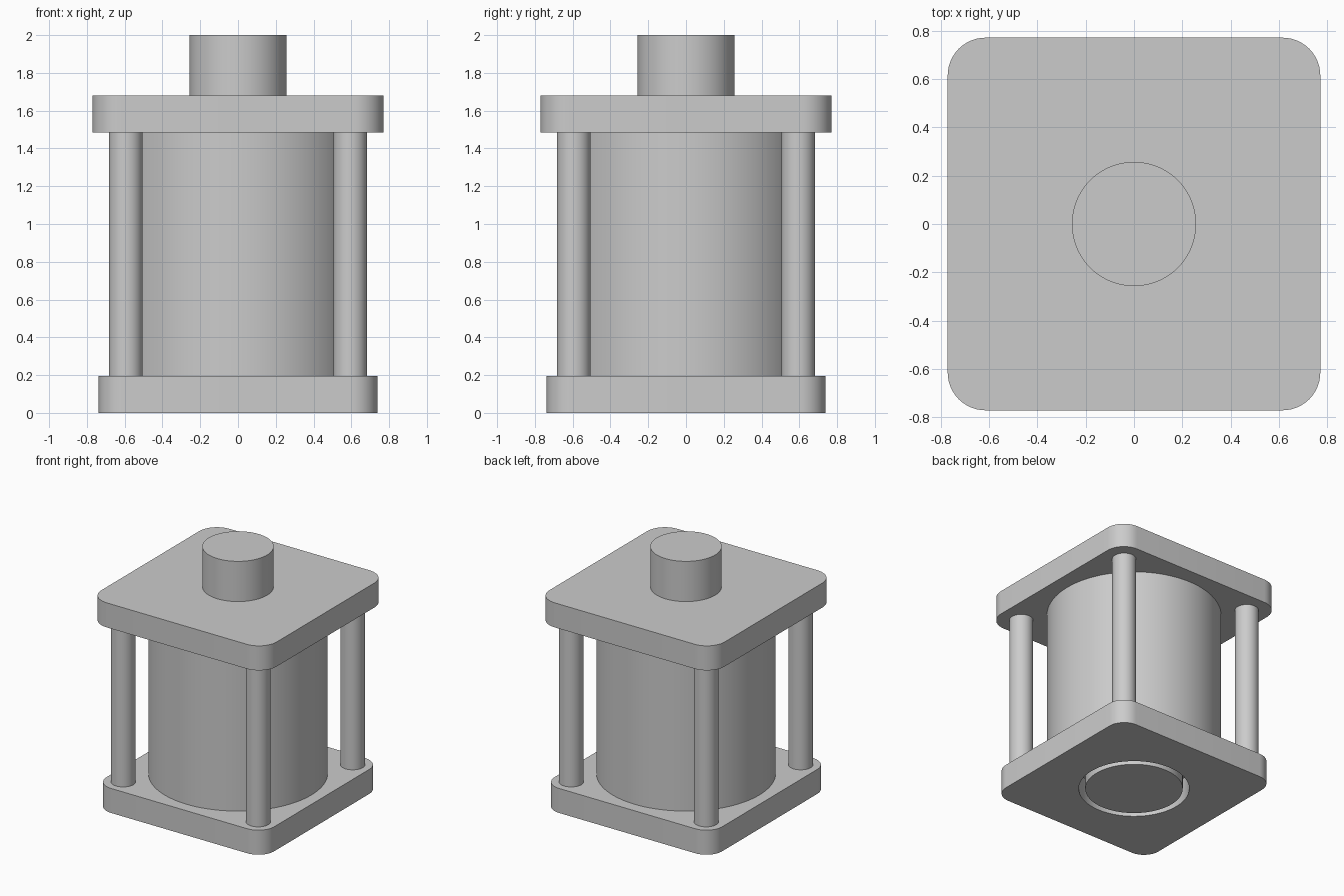
import bpy
import bmesh
import math

cube = bpy.data.objects.get("Cube")
if cube:
    bpy.data.objects.remove(cube, do_unlink=True)

grey = bpy.data.materials.new("machined_grey")
grey.use_nodes = True
grey.diffuse_color = (0.6, 0.6, 0.6, 1)
grey.node_tree.nodes["Principled BSDF"].inputs["Base Color"].default_value = grey.diffuse_color


def prism(name, outline, bottom, top):
    """Extrude a closed outline upwards into a solid with smooth sides."""
    bm = bmesh.new()
    face = bm.faces.new([bm.verts.new((x, y, bottom)) for x, y in outline])
    grown = bmesh.ops.extrude_face_region(bm, geom=[face])
    for v in grown["geom"]:
        if isinstance(v, bmesh.types.BMVert):
            v.co.z = top
    bmesh.ops.recalc_face_normals(bm, faces=bm.faces)
    mesh = bpy.data.meshes.new(name)
    bm.to_mesh(mesh)
    bm.free()
    mesh.materials.append(grey)
    obj = bpy.data.objects.new(name, mesh)
    bpy.context.collection.objects.link(obj)
    return obj


def circle(radius, cx=0, cy=0, sides=96):
    turns = [math.tau * i / sides for i in range(sides)]
    return [(cx + radius * math.cos(a), cy + radius * math.sin(a)) for a in turns]


def rounded_square(half, radius, steps=12):
    points = []
    for quarter in range(4):
        mid = math.pi * (quarter / 2 + 0.25)
        cx = math.copysign(half - radius, math.cos(mid))
        cy = math.copysign(half - radius, math.sin(mid))
        for i in range(steps + 1):
            a = math.pi / 2 * (quarter + i / steps)
            points.append((cx + radius * math.cos(a), cy + radius * math.sin(a)))
    return points


def smooth(obj):
    bpy.ops.object.select_all(action="DESELECT")
    obj.select_set(True)
    bpy.context.view_layer.objects.active = obj
    bpy.ops.object.shade_smooth_by_angle(angle=math.radians(30))


base_top, cap_bottom, cap_top = 0.195, 1.485, 1.68

# Base plate with a round bore
base = prism("base_plate", rounded_square(0.738, 0.14), 0, base_top)
cutter = prism("bore_cutter", circle(0.41), -0.1, 0.4)
cutter.hide_render = True
bore = base.modifiers.new("bore", "BOOLEAN")
bore.operation = "DIFFERENCE"
bore.solver = "EXACT"
bore.object = cutter
bpy.context.view_layer.objects.active = base
bpy.ops.object.modifier_apply(modifier="bore")
bpy.data.objects.remove(cutter, do_unlink=True)

# Plug in the bore, barrel, top plate and shaft
parts = [
    base,
    prism("bore_plug", circle(0.362), 0, base_top),
    prism("barrel", circle(0.647), base_top, cap_bottom),
    prism("top_plate", rounded_square(0.771, 0.156), cap_bottom, cap_top),
    prism("shaft", circle(0.257), cap_top, 2),
]

# Four tie rods at the corners
for end, sy in (("front", -1), ("back", 1)):
    for side, sx in (("right", -1), ("left", 1)):
        parts.append(prism(f"{end}_{side}_tie_rod",
                           circle(0.089, 0.594 * sx, 0.594 * sy, 48),
                           base_top, cap_bottom))

for part in parts:
    smooth(part)
